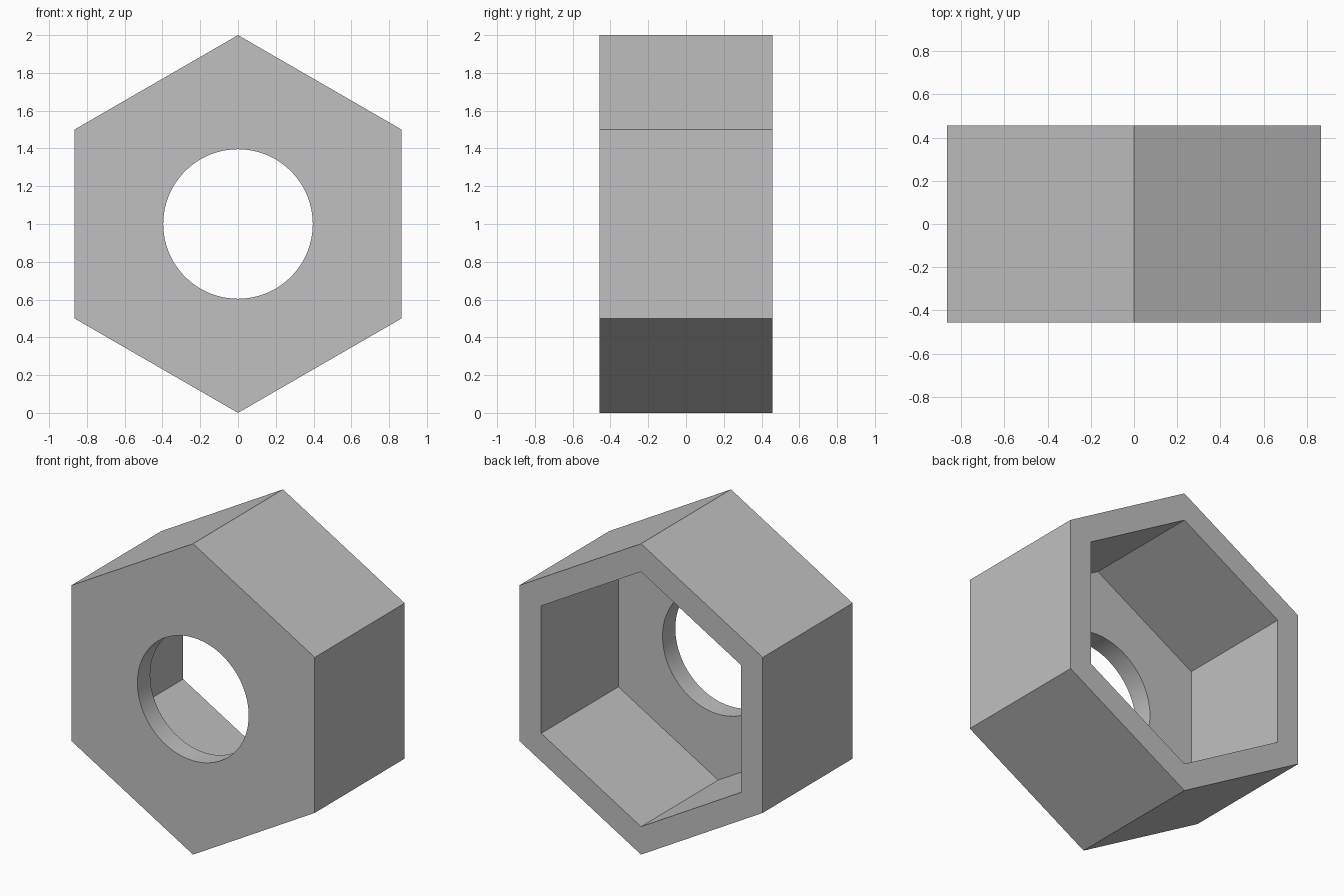
import bpy, bmesh, math
from mathutils import Vector

cube = bpy.data.objects.get("Cube")
if cube:
    bpy.data.objects.remove(cube, do_unlink=True)

HALF = 0.457           # half the length along y
FLOOR = -0.327         # inner face of the end wall
CENTRE_Z = 1.0

grey = bpy.data.materials.new("plain_grey")
grey.use_nodes = True
colour = (0.527, 0.527, 0.527, 1.0)
grey.diffuse_color = colour
grey.node_tree.nodes["Principled BSDF"].inputs["Base Color"].default_value = colour


def prism(name, sides, radius, y0, y1):
    """Regular prism along y with one corner pointing straight up."""
    bm = bmesh.new()
    angles = [math.tau * i / sides for i in range(sides)]
    ring = [bm.verts.new((radius * math.sin(a), y0, CENTRE_Z + radius * math.cos(a)))
            for a in angles]
    cap = bm.faces.new(ring)
    grown = bmesh.ops.extrude_face_region(bm, geom=[cap])["geom"]
    verts = [g for g in grown if isinstance(g, bmesh.types.BMVert)]
    bmesh.ops.translate(bm, verts=verts, vec=Vector((0, y1 - y0, 0)))
    bmesh.ops.recalc_face_normals(bm, faces=bm.faces)
    mesh = bpy.data.meshes.new(name)
    bm.to_mesh(mesh)
    bm.free()
    mesh.materials.append(grey)
    obj = bpy.data.objects.new(name, mesh)
    bpy.context.collection.objects.link(obj)
    return obj


def carve(target, cutter):
    """Subtract the cutter from the target, then discard it."""
    cutter.hide_render = True
    mod = target.modifiers.new("carve", 'BOOLEAN')
    mod.operation = 'DIFFERENCE'
    mod.solver = 'EXACT'
    mod.object = cutter
    bpy.context.view_layer.objects.active = target
    bpy.ops.object.modifier_apply(modifier=mod.name)
    bpy.data.objects.remove(cutter, do_unlink=True)


# Hexagonal body, open at the back, with a round hole in the front wall
body = prism("hexagonal_housing", 6, 1.0, -HALF, HALF)
carve(body, prism("cavity_cutter", 6, 0.82, FLOOR, HALF + 0.2))
carve(body, prism("hole_cutter", 64, 0.396, -HALF - 0.2, 0.0))

# Smooth bore, crisp outer edges
bpy.ops.object.select_all(action='DESELECT')
body.select_set(True)
bpy.context.view_layer.objects.active = body
bpy.ops.object.shade_smooth_by_angle(angle=math.radians(30))
